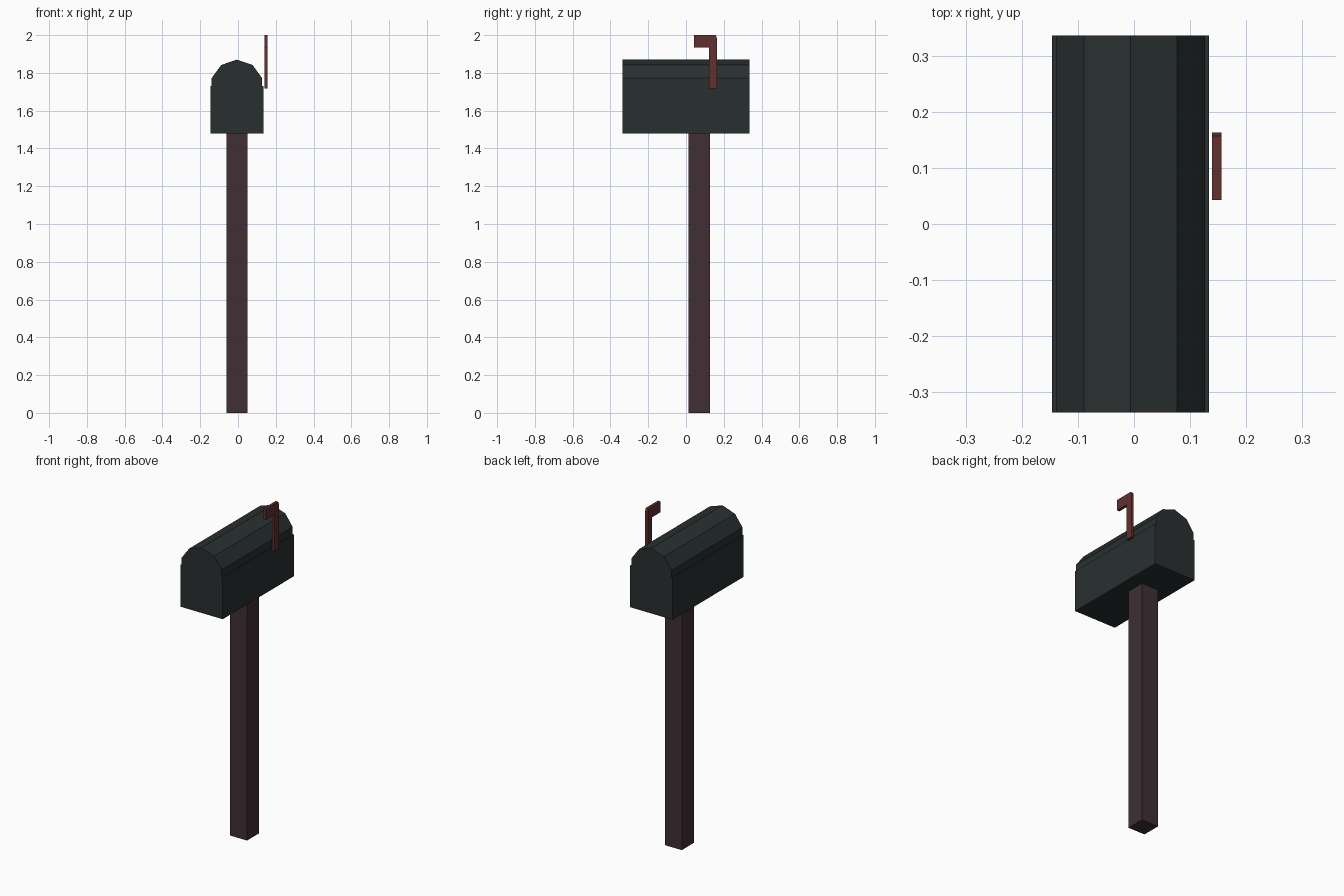
import bpy

if "Cube" in bpy.data.objects:
    bpy.data.objects.remove(bpy.data.objects["Cube"])


def material(name, rgb):
    mat = bpy.data.materials.new(name)
    mat.diffuse_color = (*rgb, 1)
    mat.use_nodes = True
    mat.node_tree.nodes["Principled BSDF"].inputs["Base Color"].default_value = mat.diffuse_color
    return mat


def prism(name, profile, axis, lo, hi, mat):
    """Extrude a counter-clockwise (u, z) profile along the x or y axis."""
    def place(u, z, d):
        return (d, u, z) if axis == "x" else (u, d, z)
    n = len(profile)
    verts = [place(u, z, d) for d in (lo, hi) for u, z in profile]
    faces = [list(range(n)), list(range(2 * n - 1, n - 1, -1))]
    faces += [[i, i + n, (i + 1) % n + n, (i + 1) % n] for i in range(n)]
    if axis == "x":  # keep normals pointing outward
        faces = [f[::-1] for f in faces]
    mesh = bpy.data.meshes.new(name)
    mesh.from_pydata(verts, [], faces)
    mesh.materials.append(mat)
    obj = bpy.data.objects.new(name, mesh)
    bpy.context.collection.objects.link(obj)
    return obj


metal = material("dark_metal", (0.022, 0.029, 0.029))
wood = material("dark_wood", (0.05, 0.028, 0.034))
red = material("flag_red", (0.12, 0.03, 0.03))

# Square post, ending at the underside of the box
prism("post", [(-0.062, 0), (0.05, 0), (0.05, 1.48), (-0.062, 1.48)],
      "y", 0.014, 0.128, wood)

# Mailbox: straight sides, small ledge, faceted arched top (mirrored half profile)
cx = -0.006
half = [(0.14, 1.48), (0.14, 1.73), (0.133, 1.73), (0.133, 1.773), (0.083, 1.842)]
profile = ([(cx + u, z) for u, z in half] + [(cx, 1.87)]
           + [(cx - u, z) for u, z in reversed(half)])
prism("mailbox_body", profile, "y", -0.336, 0.336, metal)

# Raised signal flag: stem with a forward-pointing arm
prism("signal_flag",
      [(0.122, 1.717), (0.163, 1.717), (0.163, 1.985), (0.157, 2.0),
       (0.043, 2.0), (0.043, 1.935), (0.122, 1.935)],
      "x", 0.139, 0.156, red)
